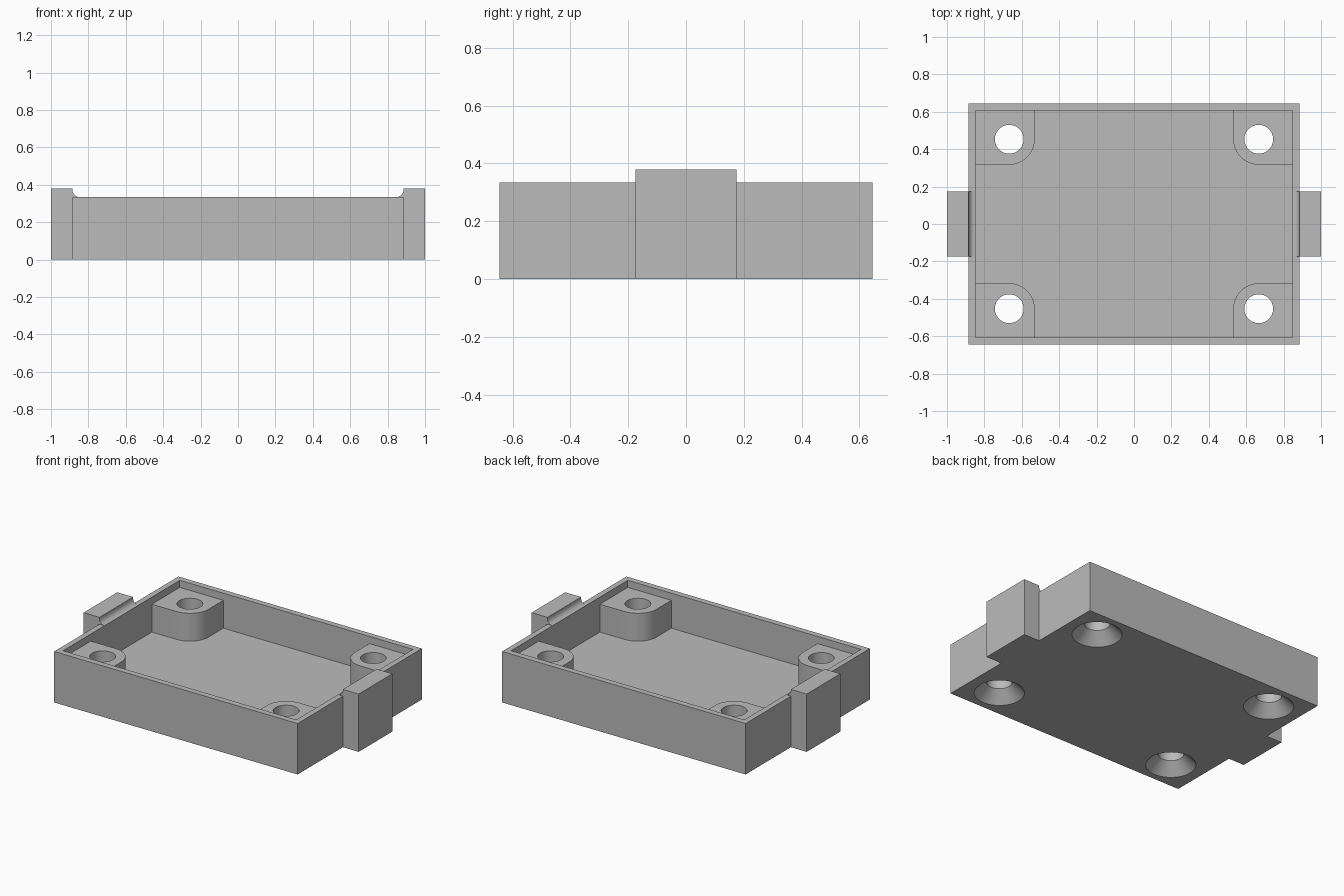
import bpy, bmesh
from math import cos, sin, pi, radians
from mathutils import Matrix

cube = bpy.data.objects.get("Cube")
if cube:
    bpy.data.objects.remove(cube, do_unlink=True)

grey = bpy.data.materials.new("plain grey")
grey.use_nodes = True
colour = (0.5, 0.5, 0.5, 1)
grey.diffuse_color = colour
grey.node_tree.nodes["Principled BSDF"].inputs["Base Color"].default_value = colour

# Main dimensions
HALF_X, HALF_Y, RIM = 0.885, 0.645, 0.335
IN_X, IN_Y, FLOOR = 0.848, 0.606, 0.105
BOSS_TOP, BOSS_R = 0.288, 0.136
HOLE_X, HOLE_Y, HOLE_R, SINK_R = 0.667, 0.453, 0.077, 0.15
TAB_Y, TAB_TOP, COVE = 0.175, 0.38, 0.037


def add_object(name, bm):
    bmesh.ops.recalc_face_normals(bm, faces=bm.faces)
    mesh = bpy.data.meshes.new(name)
    bm.to_mesh(mesh)
    bm.free()
    mesh.materials.append(grey)
    ob = bpy.data.objects.new(name, mesh)
    bpy.context.collection.objects.link(ob)
    return ob


def box(name, x, y, z0, z1):
    bm = bmesh.new()
    place = Matrix.Translation((0, 0, (z0 + z1) / 2)) @ Matrix.Diagonal((2 * x, 2 * y, z1 - z0, 1))
    bmesh.ops.create_cube(bm, size=1, matrix=place)
    return add_object(name, bm)


def prism(name, points, direction):
    bm = bmesh.new()
    face = bm.faces.new([bm.verts.new(p) for p in points])
    new = bmesh.ops.extrude_face_region(bm, geom=[face])["geom"]
    bmesh.ops.translate(bm, vec=direction, verts=[v for v in new if isinstance(v, bmesh.types.BMVert)])
    return add_object(name, bm)


def arc(cx, cy, r, start, end, steps=16):
    angles = [start + (end - start) * i / steps for i in range(steps + 1)]
    return [(cx + r * cos(a), cy + r * sin(a)) for a in angles]


def mirror(ob, both=True):
    mod = ob.modifiers.new("mirror", "MIRROR")
    mod.use_axis = (True, both, False)
    mod.use_mirror_merge = False


def cut(ob, cutter):
    mod = ob.modifiers.new("cut", "BOOLEAN")
    mod.operation, mod.solver, mod.object = "DIFFERENCE", "EXACT", cutter


# Countersunk screw hole cutter, repeated at the four corners
SEGS = 48
bm = bmesh.new()
rings = []
for r, z in ((SINK_R + 0.02, -0.02), (HOLE_R, SINK_R - HOLE_R), (HOLE_R, 0.5)):
    rings.append([bm.verts.new((HOLE_X + x, HOLE_Y + y, z))
                  for x, y in arc(0, 0, r, 0, 2 * pi, SEGS)[:-1]])
for low, high in zip(rings, rings[1:]):
    for i in range(SEGS):
        j = (i + 1) % SEGS
        bm.faces.new((low[i], low[j], high[j], high[i]))
bm.faces.new(rings[0])
bm.faces.new(rings[-1])
holes = add_object("hole_cutter", bm)
mirror(holes)

# Open tray
cavity = box("cavity_cutter", IN_X, IN_Y, FLOOR, 0.6)
tray = box("tray", HALF_X, HALF_Y, 0, RIM)
cut(tray, cavity)
cut(tray, holes)

# Corner screw bosses with one rounded corner
outline = [(IN_X, IN_Y), (HOLE_X - BOSS_R, IN_Y)]
outline += arc(HOLE_X, HOLE_Y, BOSS_R, pi, 1.5 * pi)
outline += [(IN_X, HOLE_Y - BOSS_R)]
bosses = prism("screw_bosses", [(x, y, FLOOR) for x, y in outline], (0, 0, BOSS_TOP - FLOOR))
cut(bosses, holes)
mirror(bosses)

# Side tabs with a cove running onto the rim
profile = arc(HALF_X - COVE, RIM + COVE, COVE, -pi / 2, 0, 10)
profile += [(HALF_X, TAB_TOP), (1, TAB_TOP), (1, 0), (HALF_X, 0), (HALF_X, RIM)]
tabs = prism("side_tabs", [(x, -TAB_Y, z) for x, z in profile], (0, 2 * TAB_Y, 0))
mirror(tabs, both=False)

# Apply modifiers and keep edges crisp
parts = (tray, bosses, tabs)
bpy.ops.object.select_all(action="DESELECT")
for ob in parts:
    ob.select_set(True)
bpy.context.view_layer.objects.active = tray
bpy.ops.object.convert(target="MESH")
bpy.ops.object.shade_smooth_by_angle(angle=radians(30))
for cutter in (holes, cavity):
    bpy.data.objects.remove(cutter, do_unlink=True)
